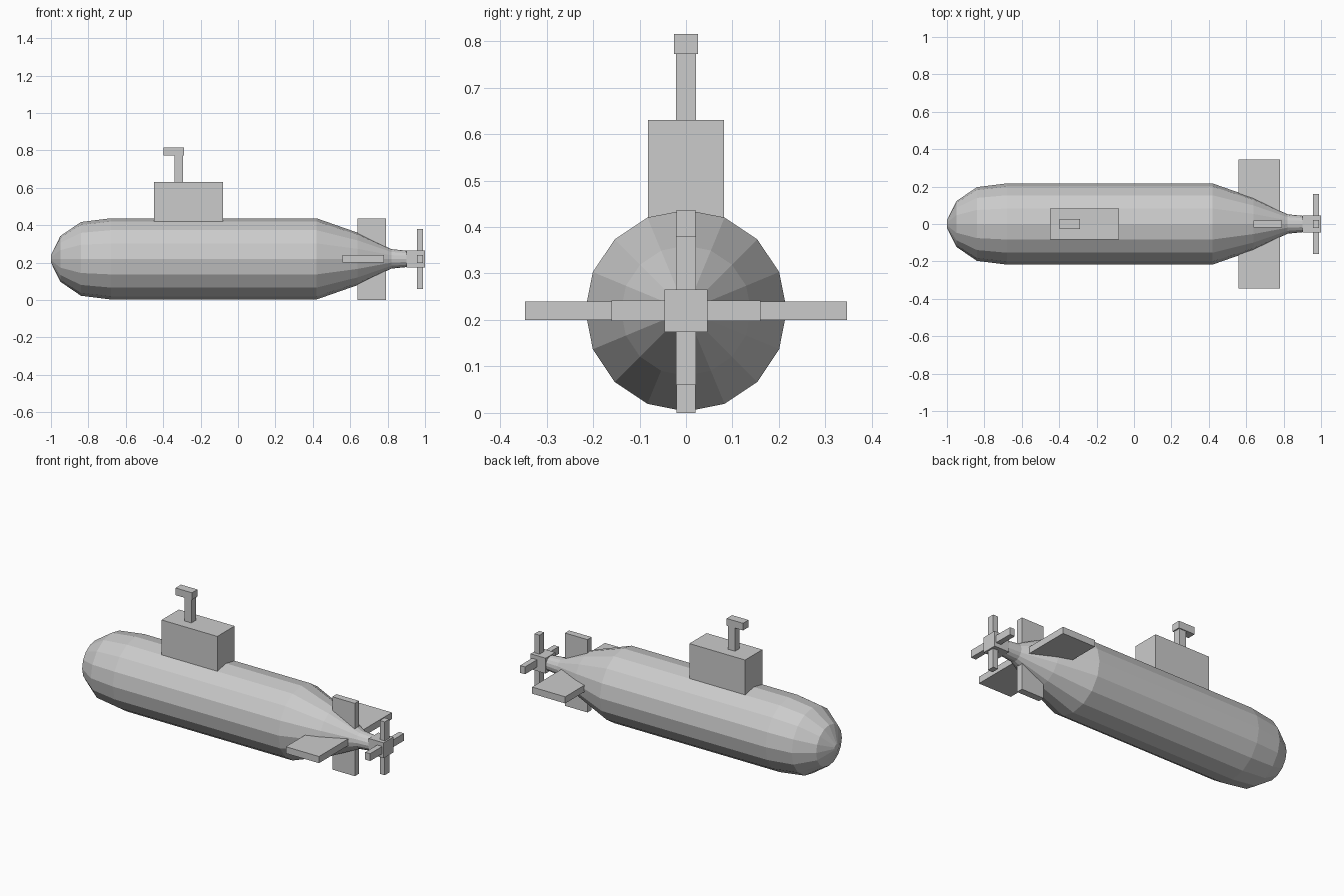
import bpy, bmesh
from math import cos, sin, pi

if "Cube" in bpy.data.objects:
    bpy.data.objects.remove(bpy.data.objects["Cube"])

AXIS_Z = 0.22
SIDES = 16


def finish(name, bm):
    bmesh.ops.recalc_face_normals(bm, faces=bm.faces)
    mesh = bpy.data.meshes.new(name)
    bm.to_mesh(mesh)
    bm.free()
    obj = bpy.data.objects.new(name, mesh)
    bpy.context.collection.objects.link(obj)
    return obj


def box(name, x, y, z):
    """Box from (min, max) ranges on each axis."""
    bm = bmesh.new()
    bmesh.ops.create_cube(bm, size=1)
    for v in bm.verts:
        v.co = [r[0] if c < 0 else r[1] for r, c in zip((x, y, z), v.co)]
    return finish(name, bm)


def lathe_x(name, profile):
    """Revolve (x, radius) stations about the hull axis, capping both ends."""
    bm = bmesh.new()
    rings = []
    for x, r in profile:
        angles = [2 * pi * i / SIDES for i in range(SIDES)]
        rings.append([bm.verts.new((x, r * sin(a), AXIS_Z + r * cos(a))) for a in angles])
    for a, b in zip(rings, rings[1:]):
        for i in range(SIDES):
            j = (i + 1) % SIDES
            bm.faces.new((a[i], a[j], b[j], b[i]))
    bm.faces.new(rings[0])
    bm.faces.new(rings[-1])
    return finish(name, bm)


# Faceted hull: rounded bow, straight body, tapering tail
lathe_x("hull", [(-1, 0.02), (-0.95, 0.122), (-0.84, 0.197), (-0.68, 0.217),
                 (0.42, 0.217), (0.64, 0.14), (0.82, 0.052), (0.91, 0.043)])

# Conning tower and periscope
box("tower", (-0.45, -0.08), (-0.082, 0.082), (0.40, 0.63))
box("periscope_tube", (-0.34, -0.295), (-0.021, 0.021), (0.62, 0.775))
box("periscope_head", (-0.397, -0.288), (-0.026, 0.026), (0.772, 0.815))

# Tail fins
box("rudder", (0.64, 0.79), (-0.02, 0.02), (0.0, 0.437))
box("stern_plane", (0.56, 0.78), (-0.346, 0.346), (0.2, 0.24))

# Propeller: square hub with crossed blades
box("propeller_hub", (0.9, 1.0), (-0.046, 0.046), (0.174, 0.266))
box("propeller_blade_vertical", (0.957, 0.99), (-0.022, 0.022), (0.06, 0.38))
box("propeller_blade_horizontal", (0.957, 0.99), (-0.16, 0.16), (0.198, 0.242))
